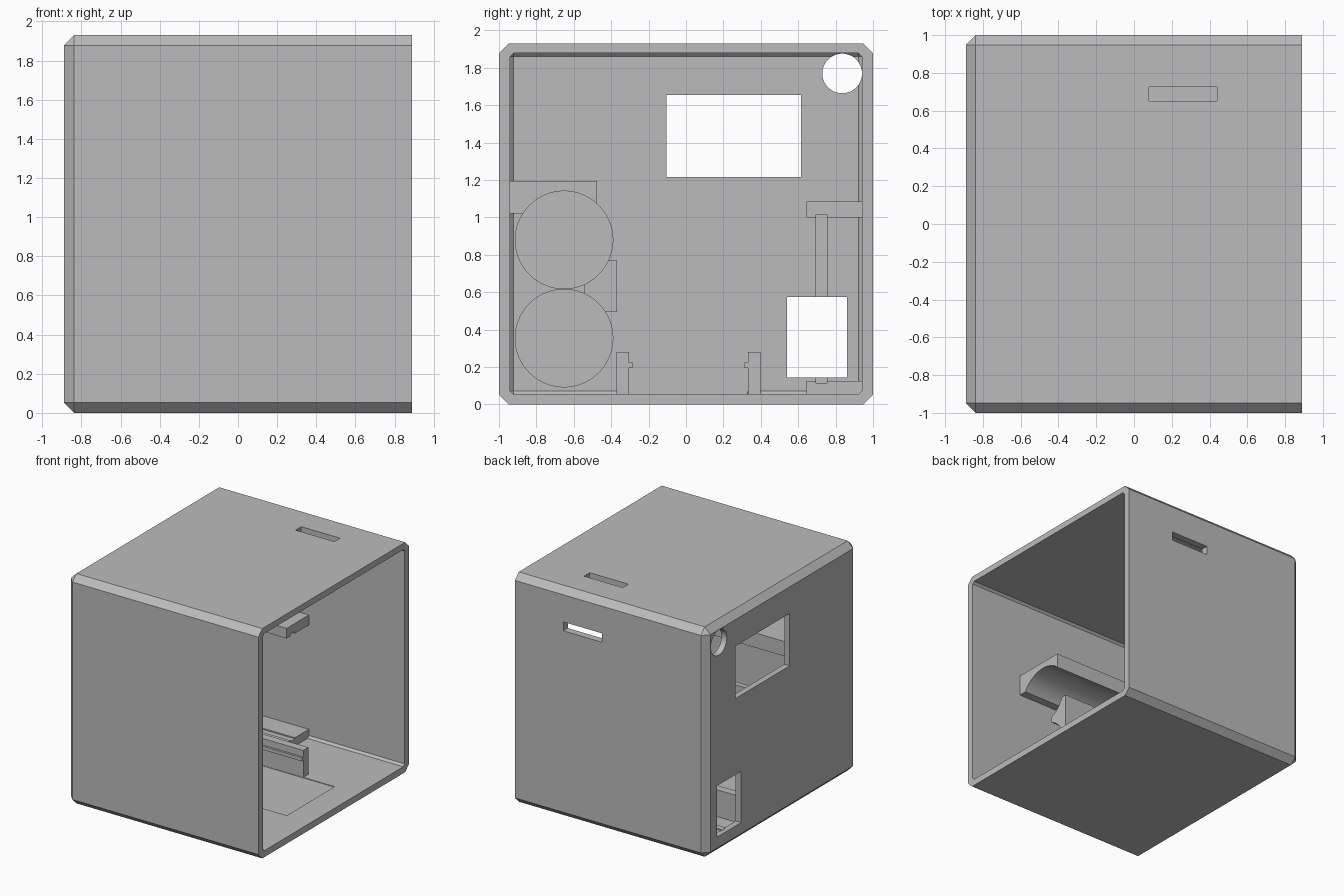
import bpy
import bmesh
import math
from mathutils import Matrix

cube = bpy.data.objects.get("Cube")
if cube:
    bpy.data.objects.remove(cube)

grey = bpy.data.materials.new("light_grey")
grey.use_nodes = True
colour = (0.5, 0.5, 0.5, 1)
grey.diffuse_color = colour
grey.node_tree.nodes["Principled BSDF"].inputs["Base Color"].default_value = colour


def add_object(name, bm):
    bmesh.ops.recalc_face_normals(bm, faces=bm.faces)
    mesh = bpy.data.meshes.new(name)
    bm.to_mesh(mesh)
    bm.free()
    mesh.materials.append(grey)
    obj = bpy.data.objects.new(name, mesh)
    bpy.context.scene.collection.objects.link(obj)
    return obj


def box(name, xs, ys, zs, chamfer=0):
    """Box from ranges; the chamfer skips the edges of the +x end."""
    bm = bmesh.new()
    bmesh.ops.create_cube(bm, size=1)
    for v in bm.verts:
        v.co = [r[0] if c < 0 else r[1] for c, r in zip(v.co, (xs, ys, zs))]
    if chamfer:
        edges = [e for e in bm.edges if min(v.co.x for v in e.verts) < xs[1] - 0.01]
        bmesh.ops.bevel(bm, geom=edges, offset=chamfer, segments=1,
                        affect='EDGES', profile=0.5)
    return add_object(name, bm)


def cylinder(name, xs, y, z, radius):
    bm = bmesh.new()
    bmesh.ops.create_cone(bm, cap_ends=True, segments=64, radius1=radius,
                          radius2=radius, depth=xs[1] - xs[0])
    turn = Matrix.Rotation(math.pi / 2, 4, 'Y')
    bm.transform(Matrix.Translation((sum(xs) / 2, y, z)) @ turn)
    return add_object(name, bm)


def profile(name, xs, points):
    """Prism along x from a y-z outline."""
    bm = bmesh.new()
    face = bm.faces.new([bm.verts.new((xs[0], y, z)) for y, z in points])
    new = bmesh.ops.extrude_face_region(bm, geom=[face])["geom"]
    verts = [g for g in new if isinstance(g, bmesh.types.BMVert)]
    bmesh.ops.translate(bm, vec=(xs[1] - xs[0], 0, 0), verts=verts)
    return add_object(name, bm)


def cut(obj, cutters):
    bpy.context.view_layer.objects.active = obj
    for cutter in cutters:
        cutter.hide_render = True
        mod = obj.modifiers.new("cut", 'BOOLEAN')
        mod.operation = 'DIFFERENCE'
        mod.solver = 'EXACT'
        mod.object = cutter
        bpy.ops.object.modifier_apply(modifier=mod.name)


WALL = -0.84            # inner face of the closed side
ROOT = WALL - 0.004     # fittings sink slightly into the wall
POCKET = WALL - 0.01    # bottom of the shallow pockets

# Case shell and its cavity
shell = box("case_shell", (-0.89, 0.89), (-1, 1), (0, 1.93), 0.052)
cavity = box("cavity_cutter", (WALL, 1.2), (-0.94, 0.94), (0.055, 1.878), 0.018)

# Openings through the walls
through = (-1, -0.7)
openings = [
    box("window_cutter", through, (-0.105, 0.615), (1.215, 1.655)),
    box("port_cutter", through, (0.54, 0.86), (0.145, 0.575)),
    cylinder("cable_hole_cutter", through, 0.835, 1.77, 0.106),
    box("top_slot_cutter", (0.08, 0.44), (0.65, 0.725), (1.8, 2)),
    box("back_slot_cutter", (0.08, 0.44), (0.85, 1.1), (1.575, 1.65)),
]

# Spaces for the round cells, the upright board and the flat board
cells = [cylinder("cell_cutter", (POCKET, 0.7), -0.652, z, 0.261)
         for z in (0.355, 0.88)]
upright = box("upright_board_cutter", (POCKET, 0.3), (0.695, 0.755), (0.115, 1.015))
flat = box("flat_board_cutter", (WALL - 0.002, 0.667), (-0.305, 0.33), (0.05, 0.085))
cut(shell, [cavity] + openings + cells + [upright, flat])

# Cell holders
holder_x = (ROOT, 0.40)
upper_holder = box("upper_cell_holder", holder_x, (-0.95, -0.475), (1.02, 1.195))
middle_holder = box("middle_cell_holder", holder_x, (-0.545, -0.37), (0.495, 0.77))
for holder in (upper_holder, middle_holder):
    cut(holder, cells)

# Grooved brackets for the upright board
brackets = [box(name, (ROOT, 0), (0.645, 0.95), zs)
            for name, zs in (("upper_bracket", (1.0, 1.085)),
                             ("lower_bracket", (0.045, 0.125)))]
for bracket in brackets:
    cut(bracket, [upright])

# Clips that hold the flat board, mirrored
clips = []
for name, side in (("front_clip", -1), ("back_clip", 1)):
    outline = [(0.318, 0.045), (0.385, 0.045), (0.385, 0.28), (0.318, 0.28),
               (0.318, 0.225), (0.3, 0.225), (0.3, 0.195), (0.318, 0.195)]
    clips.append(profile(name, (ROOT, 0.375),
                         [(0.0135 + side * y, z) for y, z in outline]))

# Remove the cutters
for cutter in [cavity, upright, flat] + openings + cells:
    bpy.data.objects.remove(cutter)

# Smooth the round surfaces, keep the edges sharp
for obj in bpy.context.selected_objects:
    obj.select_set(False)
for obj in [shell, upper_holder, middle_holder] + brackets + clips:
    obj.select_set(True)
bpy.context.view_layer.objects.active = shell
bpy.ops.object.shade_smooth_by_angle(angle=math.radians(30))
